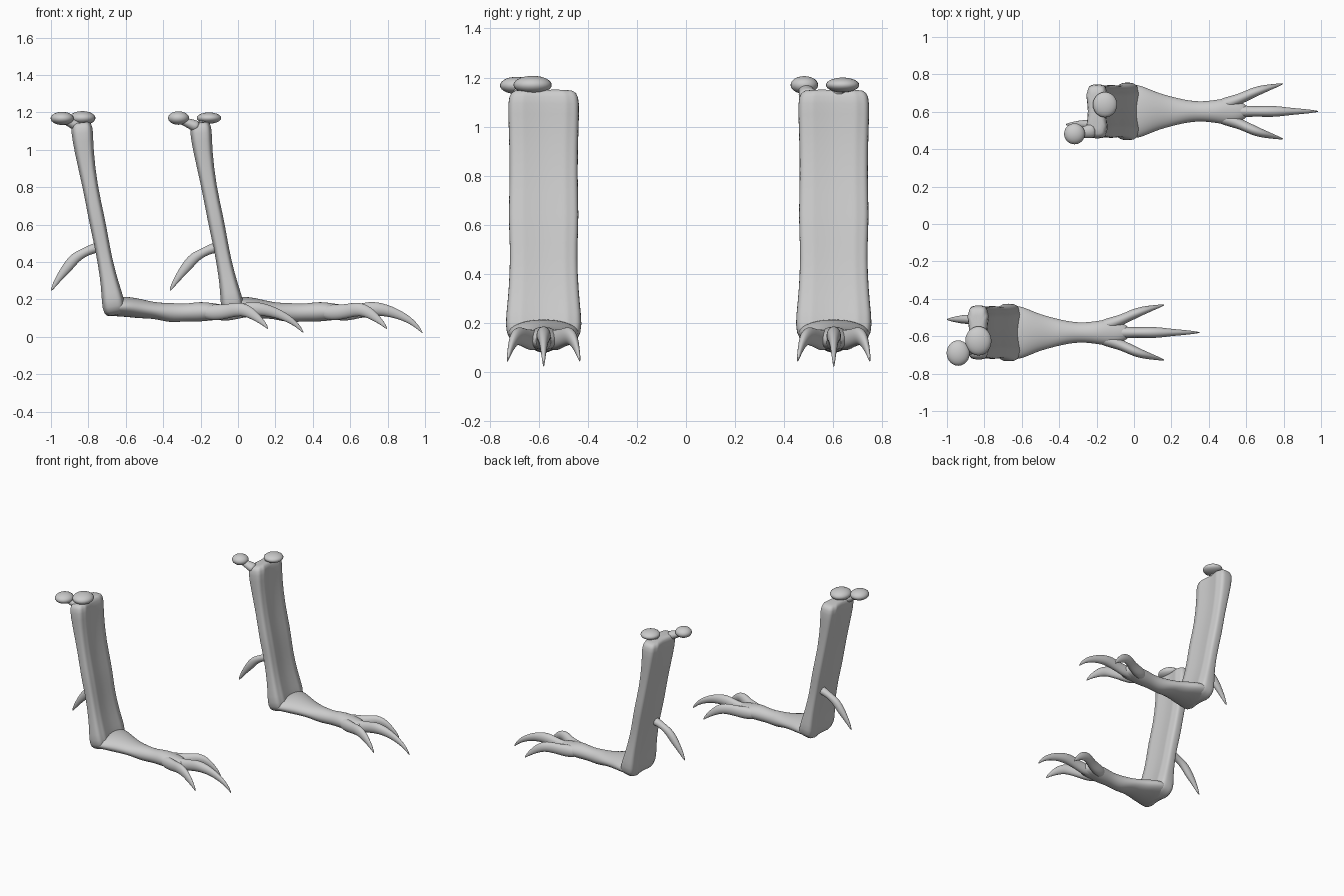
import bpy, bmesh, math
from mathutils import Vector

if "Cube" in bpy.data.objects:
    bpy.data.objects.remove(bpy.data.objects["Cube"])

grey = bpy.data.materials.new("bone grey")
grey.use_nodes = True
grey.diffuse_color = (0.6, 0.6, 0.6, 1)
grey.node_tree.nodes["Principled BSDF"].inputs["Base Color"].default_value = (0.6, 0.6, 0.6, 1)


def finish(name, bm, levels):
    bmesh.ops.recalc_face_normals(bm, faces=bm.faces)
    mesh = bpy.data.meshes.new(name)
    bm.to_mesh(mesh)
    bm.free()
    mesh.materials.append(grey)
    for p in mesh.polygons:
        p.use_smooth = True
    ob = bpy.data.objects.new(name, mesh)
    bpy.context.scene.collection.objects.link(ob)
    if levels:
        ob.modifiers.new("smooth", 'SUBSURF').levels = levels
        ob.modifiers["smooth"].render_levels = levels
    return ob


def tube(name, rows, place, segs=12, power=1.0, ridge=0.0):
    """Loft rings along rows of (x, y, z, half width, half thickness)."""
    bm = bmesh.new()
    pts = [Vector(r[:3]) for r in rows]
    rings = []
    for i, r in enumerate(rows):
        t = (pts[min(i + 1, len(pts) - 1)] - pts[max(i - 1, 0)]).normalized()
        side = Vector((0, 1, 0))
        side = (side - t * side.dot(t)).normalized()
        up = t.cross(side)
        ring = []
        for k in range(segs):
            a = 2 * math.pi * k / segs
            c, s = math.cos(a), math.sin(a)
            u = math.copysign(abs(c) ** power, c)
            v = math.copysign(abs(s) ** power, s)
            # shallow hollow with lengthwise ridges between the two rims
            v *= 1 - ridge * (1 - u * u) * (1 + 0.5 * math.cos(5 * math.pi * u))
            ring.append(bm.verts.new(place(pts[i] + side * u * r[3] + up * v * r[4])))
        rings.append(ring)
    for a, b in zip(rings, rings[1:]):
        for k in range(segs):
            n = (k + 1) % segs
            bm.faces.new((a[k], a[n], b[n], b[k]))
    bm.faces.new(rings[0])
    bm.faces.new(rings[-1])
    return finish(name, bm, 2 if segs < 20 else 1)


def knob(name, centre, size):
    bm = bmesh.new()
    bmesh.ops.create_uvsphere(bm, u_segments=24, v_segments=14, radius=1)
    for v in bm.verts:
        v.co = Vector(a * b for a, b in zip(v.co, size)) + Vector(centre)
    return finish(name, bm, 0)


ARM = [(-.838, 0, 1.15, .11, .035), (-.837, 0, 1.14, .135, .062), (-.833, 0, 1.10, .147, .07),
       (-.825, 0, 1.0, .142, .06), (-.79, 0, .8, .137, .046), (-.755, 0, .63, .144, .051),
       (-.733, 0, .52, .137, .048), (-.71, 0, .4, .138, .047), (-.685, 0, .28, .147, .056),
       (-.668, 0, .19, .158, .072), (-.66, 0, .135, .145, .07), (-.655, 0, .112, .10, .045)]
FOOT = [(-.70, 0, .16, .10, .03), (-.67, 0, .16, .15, .052), (-.60, 0, .163, .145, .056),
        (-.52, 0, .15, .105, .053), (-.44, 0, .14, .082, .043), (-.36, 0, .128, .062, .055),
        (-.28, 0, .13, .052, .046), (-.20, 0, .135, .062, .056), (-.13, 0, .135, .074, .045),
        (-.06, 0, .13, .055, .04), (-.02, 0, .13, .02, .02)]
MIDDLE = [(-.15, 0, .13, .03, .03), (-.07, 0, .125, .036, .046), (0, 0, .135, .028, .038),
          (.07, 0, .15, .031, .042), (.13, 0, .148, .03, .036), (.2, 0, .13, .02, .028),
          (.27, 0, .098, .014, .02), (.32, 0, .06, .008, .012), (.352, 0, .02, .002, .003)]
OUTER = [(-.2, .025, .13, .03, .03), (-.13, .045, .13, .036, .048), (-.06, .07, .135, .028, .038),
         (0, .1, .15, .028, .04), (.05, .118, .14, .023, .034), (.1, .132, .105, .014, .023),
         (.14, .142, .07, .008, .012), (.162, .148, .042, .002, .003)]
SPUR = [(-.71, .07, .485, .035, .03), (-.77, .07, .475, .03, .028), (-.82, .07, .452, .023, .023),
        (-.87, .07, .425, .026, .03), (-.91, .07, .375, .025, .03), (-.95, .07, .325, .017, .02),
        (-.98, .07, .28, .01, .013), (-1.0, .07, .245, .002, .003)]

# the pair of limbs, the second mirrored across the width
for label, dx, cy, flip in (("right", 0, -.58, 1), ("left", .635, .602, -1)):
    def place(p):
        return Vector((p.x + dx, cy + flip * p.y, p.z))
    tube(label + "_forearm", ARM, place, 40, 0.6, 0.2)
    tube(label + "_foot", FOOT, place, 16)
    tube(label + "_middle_claw", MIDDLE, place)
    for word, s in (("inner", 1), ("outer", -1)):
        tube(f"{label}_{word}_claw", [(x, s * y, z, w, h) for x, y, z, w, h in OUTER], place)
    tube(label + "_rear_spur", SPUR, place)

# joint knobs on the upper ends
knob("right_rear_knob", (-.94, -.69, 1.168), (.062, .068, .035))
knob("right_front_knob", (-.832, -.625, 1.17), (.07, .078, .037))
knob("left_rear_knob", (-.318, .482, 1.17), (.056, .056, .036))
knob("left_front_knob", (-.155, .638, 1.17), (.065, .068, .03))
# necks that tie the knobs to the bone ends
for name, start, end in (("right_neck", (-.84, -.65, 1.12), (-.95, -.69, 1.17)),
                         ("left_neck", (-.21, .5, 1.12), (-.32, .482, 1.165)),
                         ("left_front_neck", (-.195, .62, 1.13), (-.15, .638, 1.17))):
    a, b = Vector(start), Vector(end)
    rows = [(*a.lerp(b, f), r, r * .8) for f, r in ((0, .045), (.35, .036), (.7, .028), (1, .025))]
    tube(name, rows, lambda p: p)
